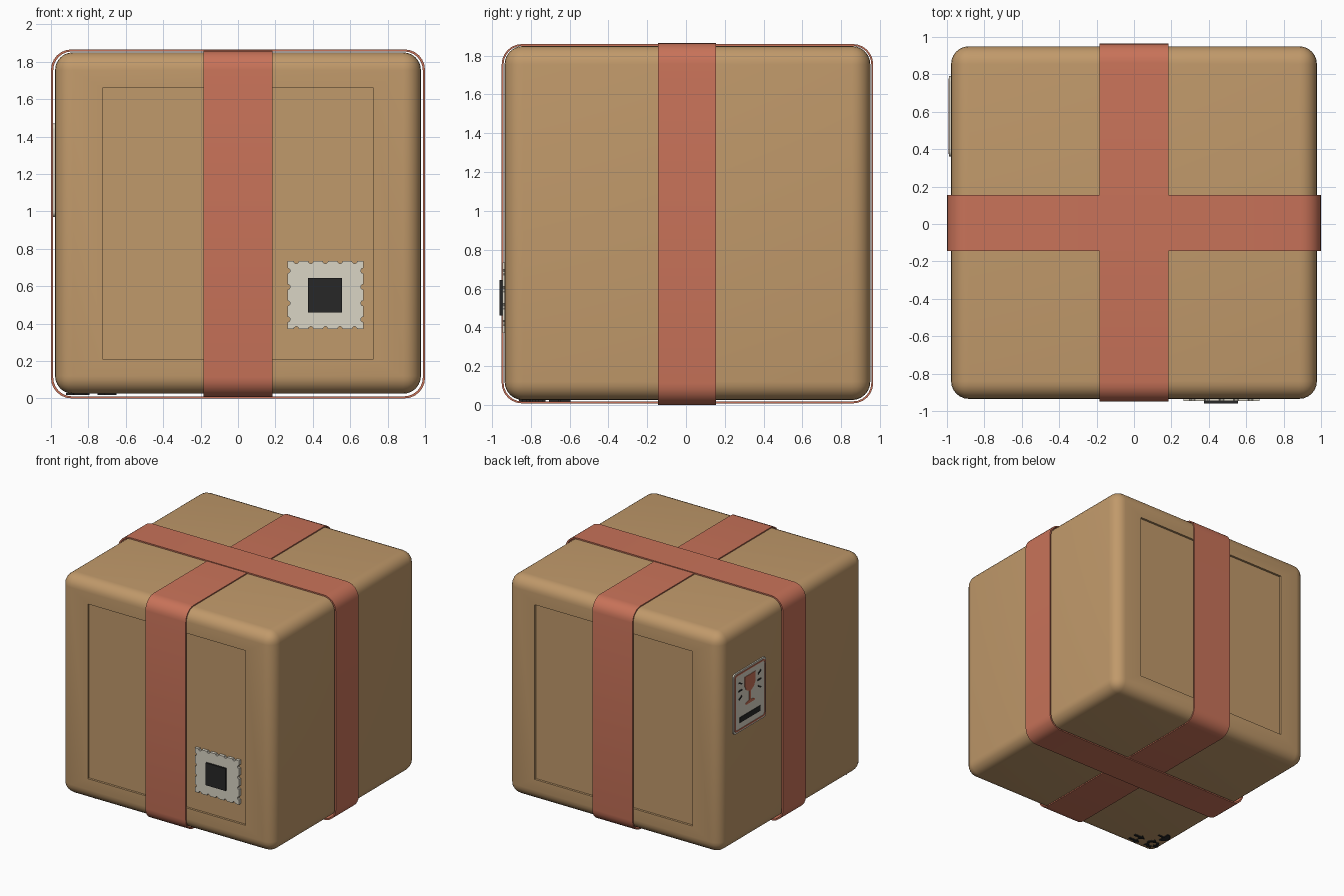
import bpy, bmesh
from math import sin, cos, pi, radians
from mathutils import Vector

if "Cube" in bpy.data.objects:
    bpy.data.objects.remove(bpy.data.objects["Cube"])


def material(name, rgb):
    m = bpy.data.materials.new(name)
    m.diffuse_color = (*rgb, 1)
    m.use_nodes = True
    m.node_tree.nodes["Principled BSDF"].inputs["Base Color"].default_value = m.diffuse_color
    return m


CARD = material("cardboard", (0.53, 0.32, 0.145))
RED = material("red_tape", (0.58, 0.17, 0.10))
PAPER = material("paper", (0.70, 0.66, 0.56))
INK = material("ink", (0.02, 0.02, 0.02))


def place(u, v, d, axis):
    return {"x": (d, u, v), "y": (u, d, v), "z": (u, v, d)}[axis]


def finish(name, bm, mat):
    bmesh.ops.recalc_face_normals(bm, faces=bm.faces)
    me = bpy.data.meshes.new(name)
    bm.to_mesh(me)
    bm.free()
    ob = bpy.data.objects.new(name, me)
    bpy.context.collection.objects.link(ob)
    me.materials.append(mat)
    bpy.context.view_layer.objects.active = ob
    ob.select_set(True)
    bpy.ops.object.shade_smooth_by_angle(angle=radians(35))
    ob.select_set(False)
    return ob


def prism(name, outlines, a, b, axis, mat):
    """Flat outlines extruded from depth a to b along an axis."""
    bm = bmesh.new()
    for pts in outlines:
        f = bm.faces.new([bm.verts.new(place(u, v, a, axis)) for u, v in pts])
        g = bmesh.ops.extrude_face_region(bm, geom=[f])["geom"]
        vec = Vector(place(0, 0, b - a, axis))
        bmesh.ops.translate(bm, vec=vec, verts=[e for e in g if isinstance(e, bmesh.types.BMVert)])
    return finish(name, bm, mat)


def band(name, outer, inner, a, b, axis, mat):
    """Closed ring between two matching outlines."""
    bm = bmesh.new()
    loops = [[bm.verts.new(place(u, v, d, axis)) for u, v in pts]
             for pts, d in ((outer, a), (outer, b), (inner, b), (inner, a))]
    n = len(outer)
    for k in range(4):
        p, q = loops[k], loops[(k + 1) % 4]
        for i in range(n):
            j = (i + 1) % n
            bm.faces.new((p[i], p[j], q[j], q[i]))
    return finish(name, bm, mat)


def rounded(u0, u1, v0, v1, r, n=6):
    pts = []
    for k, (cu, cv) in enumerate(((u1 - r, v1 - r), (u0 + r, v1 - r), (u0 + r, v0 + r), (u1 - r, v0 + r))):
        for i in range(n + 1):
            t = (k + i / n) * pi / 2
            pts.append((cu + r * cos(t), cv + r * sin(t)))
    return pts


def rect(u0, u1, v0, v1):
    return [(u0, v0), (u1, v0), (u1, v1), (u0, v1)]


def turn(pts, c, ang):
    return [(c[0] + u * cos(ang) - v * sin(ang), c[1] + u * sin(ang) + v * cos(ang)) for u, v in pts]


# Carton: rounded cube with a shallow recessed panel front and back
bm = bmesh.new()
bmesh.ops.create_cube(bm, size=1)
for v in bm.verts:
    v.co = (v.co.x * 1.956, v.co.y * 1.885 + 0.0075, v.co.z * 1.825 + 0.9375)
bmesh.ops.bevel(bm, geom=bm.edges[:], offset=0.095, segments=6, profile=0.5, affect="EDGES")
for s in (-1, 1):
    f = max(bm.faces, key=lambda f: f.normal.y * s * f.calc_area())
    bmesh.ops.inset_individual(bm, faces=[f], thickness=0.05)
    for v in f.verts:
        v.co.x = 0.725 if v.co.x > 0 else -0.725
        v.co.z = 1.66 if v.co.z > 0.9 else 0.21
    g = bmesh.ops.extrude_face_region(bm, geom=[f])["geom"]
    bmesh.ops.translate(bm, vec=(0, -s * 0.018, 0), verts=[e for e in g if isinstance(e, bmesh.types.BMVert)])
    if f.is_valid:
        bmesh.ops.delete(bm, geom=[f], context="FACES_ONLY")
finish("carton", bm, CARD)

# Two tape straps wrapped around the carton
band("strap_side_to_side", rounded(-1, 1, 0, 1.866, 0.11), rounded(-0.988, 0.988, 0.011, 1.855, 0.10),
     -0.145, 0.155, "y", RED)
band("strap_front_to_back", rounded(-0.95, 0.965, 0.008, 1.86, 0.105), rounded(-0.94, 0.955, 0.018, 1.851, 0.095),
     -0.185, 0.185, "x", RED)

# Postage stamp with perforated edge


def nibbled(p, q, count, r=0.014):
    p, q = Vector(p), Vector(q)
    d = (q - p).normalized()
    inward = Vector((-d.y, d.x))
    pts = [tuple(p)]
    for i in range(count):
        c = p.lerp(q, (i + 0.6) / (count + 0.2))
        for k in range(6):
            t = pi * k / 5
            pts.append(tuple(c - d * r * cos(t) + inward * r * sin(t)))
    return pts


corners = rect(0.265, 0.67, 0.37, 0.735)
stamp = []
for i in range(4):
    stamp += nibbled(corners[i], corners[(i + 1) % 4], 5 if i % 2 == 0 else 4)
prism("stamp", [stamp], -0.945, -0.92, "y", PAPER)
prism("stamp_picture", [rect(0.375, 0.557, 0.46, 0.645)], -0.96, -0.944, "y", INK)

# Warning sticker on the left side
prism("sticker", [rounded(0.36, 0.79, 0.97, 1.47, 0.03)], -0.989, -0.972, "x", PAPER)
band("sticker_border", rounded(0.373, 0.777, 0.983, 1.457, 0.025), rounded(0.385, 0.765, 0.995, 1.445, 0.02),
     -0.993, -0.985, "x", RED)
half = [(0.0, 1.165), (0.06, 1.165), (0.06, 1.18), (0.012, 1.19), (0.012, 1.265),
        (0.05, 1.285), (0.068, 1.32), (0.072, 1.40), (0.0, 1.40)]
glass = [(0.575 + u, v) for u, v in half[1:-1]] + [(0.575 - u, v) for u, v in reversed(half[1:-1])]
prism("glass_symbol", [glass], -0.993, -0.985, "x", RED)
rays = []
for s in (-1, 1):
    for dz, ang in ((0.06, 0.5), (0, 0), (-0.06, -0.5)):
        rays.append(turn(rect(-0.022, 0.022, -0.006, 0.006), (0.575 + s * 0.125, 1.31 + dz), s * ang))
prism("glass_rays", rays, -0.993, -0.985, "x", INK)
prism("sticker_bar", [rect(0.44, 0.71, 1.045, 1.09)], -0.993, -0.985, "x", INK)

# Printed handling marks under the front left corner
c = (-0.85, -0.79)
marks = []
for k in range(3):
    a0 = k * 2 * pi / 3
    arc = [(0.055 * cos(t), 0.055 * sin(t)) for t in (0, 0.4, 0.8, 1.2)]
    tip = [(0.07 * cos(1.2), 0.07 * sin(1.2)), (0.043 * cos(1.8), 0.043 * sin(1.8)),
           (0.02 * cos(1.2), 0.02 * sin(1.2))]
    back = [(0.033 * cos(t), 0.033 * sin(t)) for t in (1.2, 0.8, 0.4, 0)]
    marks.append(turn(arc + tip + back, c, a0))
prism("loop_mark", marks, 0.018, 0.028, "z", INK)
dome = [(0.055 * cos(pi * i / 8), 0.055 * sin(pi * i / 8)) for i in range(9)]
prism("umbrella_mark", [turn(dome, (-0.85, -0.65), pi / 2), turn(rect(-0.006, 0.006, -0.05, 0), (-0.85, -0.65), pi / 2)],
      0.018, 0.028, "z", INK)
arrow = [(-0.01, -0.05), (0.01, -0.05), (0.01, 0.01), (0.028, 0.01), (0, 0.05), (-0.028, 0.01), (-0.01, 0.01)]
prism("up_arrows_mark", [turn(arrow, (-0.70, -0.80 + s * 0.033), pi / 2) for s in (-1, 1)],
      0.018, 0.028, "z", INK)
